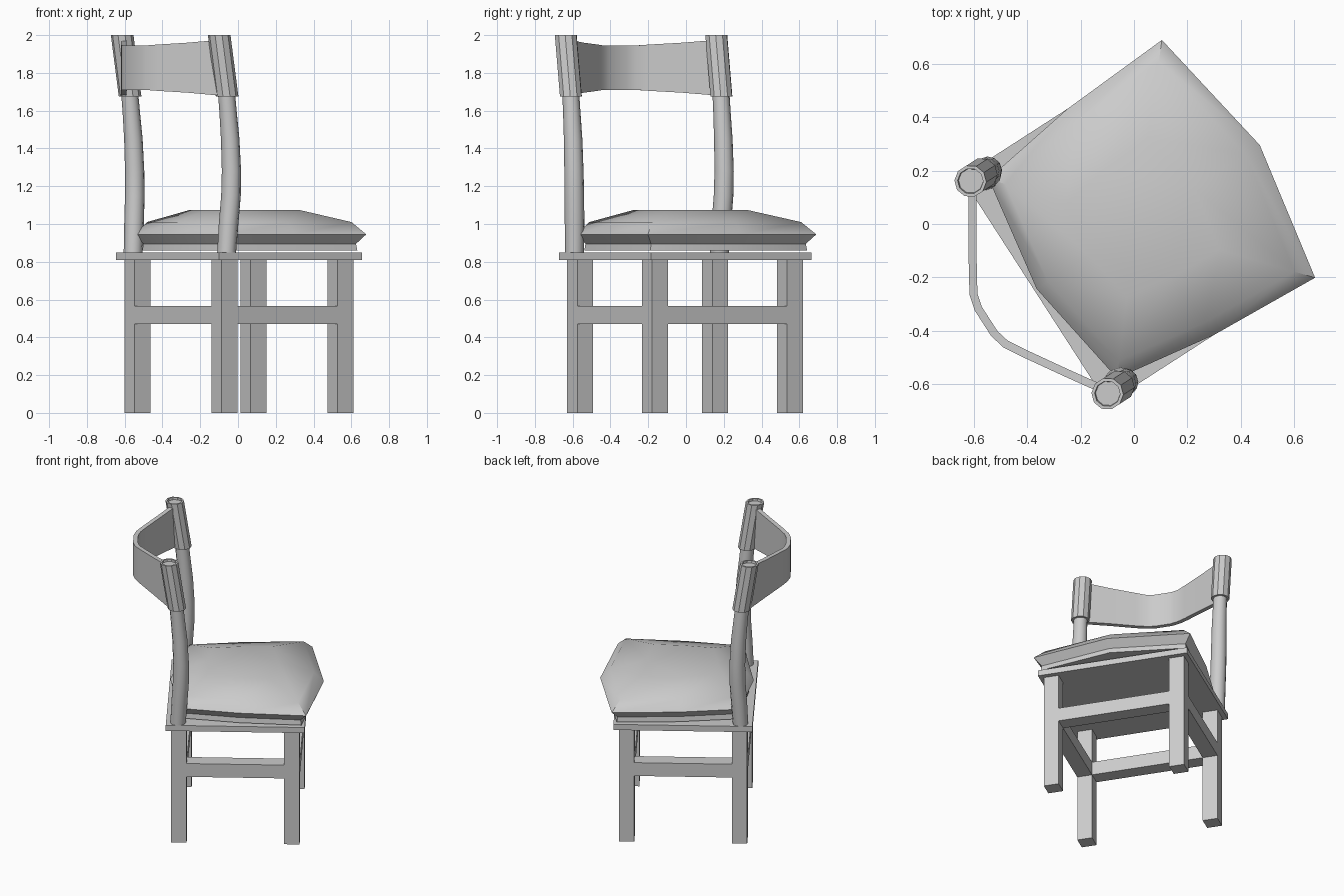
import bpy, bmesh, math
from mathutils import Matrix

if "Cube" in bpy.data.objects:
    bpy.data.objects.remove(bpy.data.objects["Cube"])

# Local frame: +X is the chair's forward direction, +Y its left side; whole chair is turned about z
TURN = Matrix.Translation((0.005, -0.005, 0)) @ Matrix.Rotation(math.radians(32.8), 4, 'Z')


def finish(name, bm, smooth=None):
    bmesh.ops.recalc_face_normals(bm, faces=bm.faces)
    me = bpy.data.meshes.new(name)
    bm.to_mesh(me)
    bm.free()
    ob = bpy.data.objects.new(name, me)
    bpy.context.collection.objects.link(ob)
    ob.matrix_world = TURN
    if smooth:
        bpy.ops.object.select_all(action='DESELECT')
        ob.select_set(True)
        bpy.context.view_layer.objects.active = ob
        bpy.ops.object.shade_smooth_by_angle(angle=math.radians(smooth))
    return ob


def box(name, x0, x1, y0, y1, z0, z1):
    bm = bmesh.new()
    m = Matrix.Translation(((x0 + x1) / 2, (y0 + y1) / 2, (z0 + z1) / 2)) @ \
        Matrix.Diagonal((x1 - x0, y1 - y0, z1 - z0, 1))
    bmesh.ops.create_cube(bm, size=1, matrix=m)
    return finish(name, bm)


def loft(name, rings, smooth=None, closed=True):
    """Skin a list of equal-length point rings and cap both ends."""
    bm = bmesh.new()
    vs = [[bm.verts.new(p) for p in r] for r in rings]
    n = len(rings[0])
    for a, b in zip(vs, vs[1:]):
        for i in range(n):
            j = (i + 1) % n
            bm.faces.new((a[i], a[j], b[j], b[i]))
    bm.faces.new(vs[0])
    bm.faces.new(vs[-1])
    return finish(name, bm, smooth)


def circle(x, y, z, r, n):
    return [(x + r * math.cos(2 * math.pi * i / n), y + r * math.sin(2 * math.pi * i / n), z)
            for i in range(n)]


# Seat plate
box("seat_plate", -0.45, 0.45, -0.505, 0.505, 0.81, 0.85)

# Legs and stretchers, flush on the outside
LX, LY, T = 0.416, 0.475, 0.10
for sx, fb in ((1, "front"), (-1, "back")):
    for sy, lr in ((1, "left"), (-1, "right")):
        xs = sorted((sx * LX, sx * (LX - T)))
        ys = sorted((sy * LY, sy * (LY - T)))
        box(f"{fb}_{lr}_leg", *xs, *ys, 0, 0.81)
    box(f"{fb}_stretcher", *xs, -LY + T, LY - T, 0.47, 0.565)
for sy, lr in ((1, "left"), (-1, "right")):
    ys = sorted((sy * LY, sy * (LY - T)))
    box(f"{lr}_stretcher", -LX + T, LX - T, *ys, 0.47, 0.565)

# Cushion: eight-point outline, scaled through a profile of rings
outline = [(0.46, 0.53), (0.025, 0.505), (-0.368, 0.445), (-0.44, 0),
           (-0.368, -0.445), (0.025, -0.505), (0.46, -0.53), (0.555, 0)]
profile = [(0.93, 0.86), (0.92, 0.895), (1, 0.945), (0.885, 1.01), (0.47, 1.075)]
loft("cushion", [[(x * s, y * s, z) for x, y in outline] for s, z in profile], 40)

# Back posts with faceted end caps
path = [(-0.372, 0.457, 0.85, 0.05), (-0.363, 0.462, 1.0, 0.052), (-0.353, 0.47, 1.15, 0.052),
        (-0.352, 0.473, 1.28, 0.051), (-0.36, 0.473, 1.45, 0.049), (-0.374, 0.473, 1.6, 0.046),
        (-0.386, 0.473, 1.72, 0.045)]
for sy, lr in ((1, "left"), (-1, "right")):
    loft(f"{lr}_post", [circle(x, sy * y, z, r, 12) for x, y, z, r in path], 50)
    y = sy * 0.474
    loft(f"{lr}_post_cap", [circle(-0.38, y, 1.675, 0.06, 10), circle(-0.43, y, 2.0, 0.06, 10),
                            circle(-0.43, y, 2.0, 0.048, 10), circle(-0.428, y, 1.985, 0.046, 10)])

# Curved back slat, a little taller at its ends
half = [(-0.42, 0.474, 1.68, 1.975), (-0.52, 0.32, 1.695, 1.96), (-0.615, 0.17, 1.705, 1.95),
        (-0.65, 0.11, 1.71, 1.945), (-0.664, 0.055, 1.71, 1.945)]
pts = half + [(x, -y, a, b) for x, y, a, b in reversed(half)]
rings = []
for i, (x, y, a, b) in enumerate(pts):
    p, q = pts[max(i - 1, 0)], pts[min(i + 1, len(pts) - 1)]
    dx, dy = q[0] - p[0], q[1] - p[1]
    k = 0.015 / math.hypot(dx, dy)
    nx, ny = -dy * k, dx * k
    rings.append([(x + nx, y + ny, a), (x - nx, y - ny, a), (x - nx, y - ny, b), (x + nx, y + ny, b)])
loft("back_slat", rings, 35)
